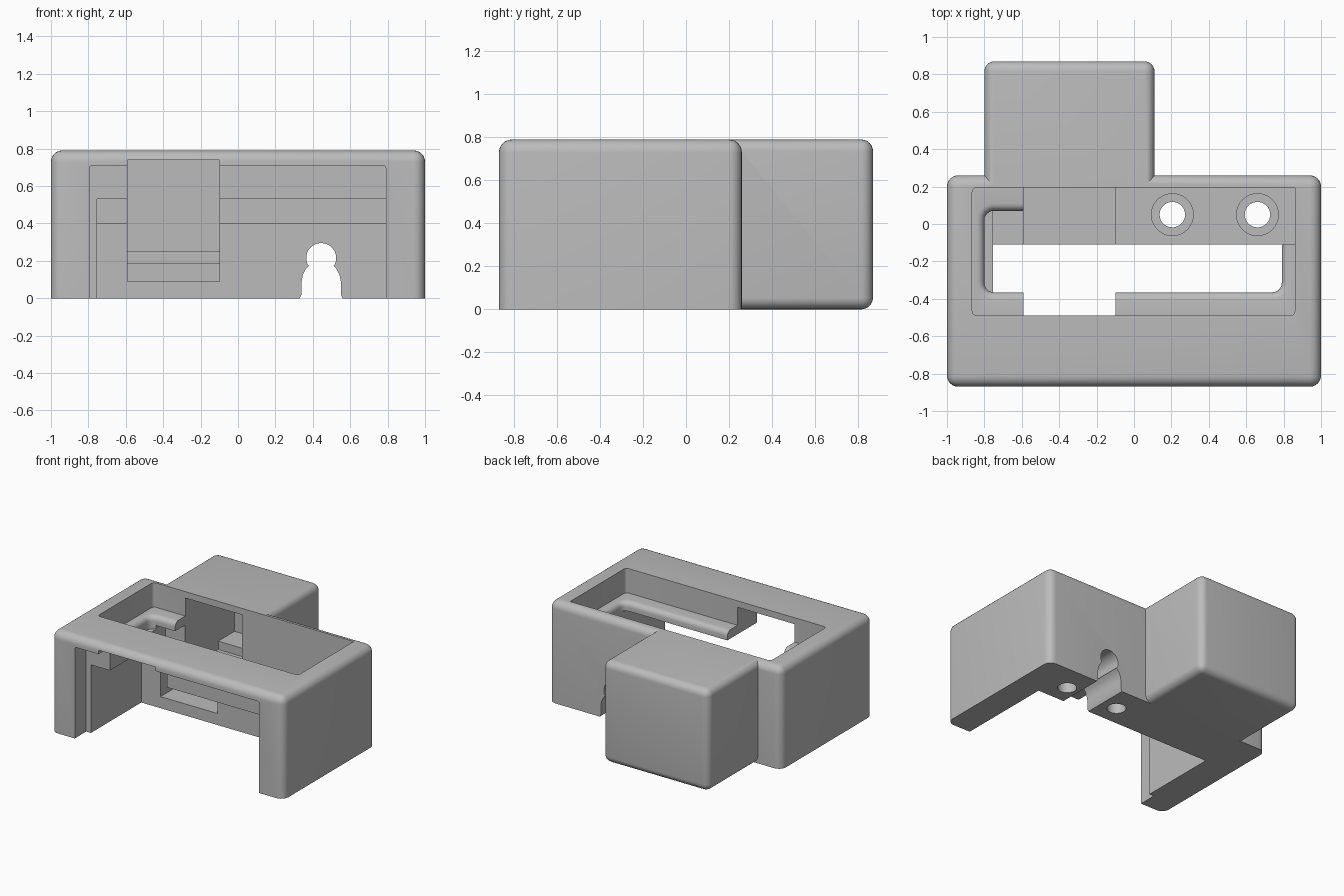
import bpy, bmesh, math
from mathutils import Matrix, Vector

cube = bpy.data.objects.get("Cube")
if cube:
    bpy.data.objects.remove(cube, do_unlink=True)

grey = bpy.data.materials.new("plain grey")
grey.use_nodes = True
colour = (0.5, 0.5, 0.5, 1)
grey.diffuse_color = colour
grey.node_tree.nodes["Principled BSDF"].inputs["Base Color"].default_value = colour


def make(name, bm):
    bmesh.ops.recalc_face_normals(bm, faces=bm.faces)
    mesh = bpy.data.meshes.new(name)
    bm.to_mesh(mesh)
    bm.free()
    mesh.materials.append(grey)
    ob = bpy.data.objects.new(name, mesh)
    bpy.context.collection.objects.link(ob)
    return ob


def box(name, x, y, z, radius=0, rounded=None, segments=6):
    """Box from three ranges; edges accepted by the rule are rounded."""
    bm = bmesh.new()
    bmesh.ops.create_cube(bm, size=1)
    for v in bm.verts:
        v.co = Vector([(r[0] + r[1]) / 2 + c * (r[1] - r[0]) for r, c in zip((x, y, z), v.co)])
    if radius:
        edges = [e for e in bm.edges if rounded(*[v.co for v in e.verts])]
        bmesh.ops.bevel(bm, geom=edges, offset=radius, segments=segments,
                        profile=0.5, affect='EDGES')
    return make(name, bm)


def upright(a, b):
    return abs(a.z - b.z) > 0.01


def prism(name, points, y0, y1):
    """Extrude an outline of (x, z) points along y."""
    bm = bmesh.new()
    face = bm.faces.new([bm.verts.new((x, y0, z)) for x, z in points])
    out = bmesh.ops.extrude_face_region(bm, geom=[face])["geom"]
    bmesh.ops.translate(bm, vec=(0, y1 - y0, 0),
                        verts=[g for g in out if isinstance(g, bmesh.types.BMVert)])
    return make(name, bm)


def cylinder(name, x, y, z0, z1, radius):
    bm = bmesh.new()
    bmesh.ops.create_cone(bm, cap_ends=True, segments=40, radius1=radius, radius2=radius,
                          depth=z1 - z0, matrix=Matrix.Translation((x, y, (z0 + z1) / 2)))
    return make(name, bm)


def flared_window(name, x, y, corner, levels):
    """Rounded rectangle lofted through (height, outward offset) levels."""
    bm = bmesh.new()
    rings = []
    for z, grow in levels:
        ring = []
        r = corner + grow
        for i, (sx, sy) in enumerate(((1, 1), (-1, 1), (-1, -1), (1, -1))):
            cx = (x[1] - corner) if sx > 0 else (x[0] + corner)
            cy = (y[1] - corner) if sy > 0 else (y[0] + corner)
            for k in range(7):
                a = math.pi / 2 * (i + k / 6)
                ring.append(bm.verts.new((cx + r * math.cos(a), cy + r * math.sin(a), z)))
        rings.append(ring)
    for low, high in zip(rings, rings[1:]):
        for i in range(len(low)):
            j = (i + 1) % len(low)
            bm.faces.new((low[i], low[j], high[j], high[i]))
    bm.faces.new(rings[0])
    bm.faces.new(rings[-1])
    return make(name, bm)


def combine(target, other, operation='DIFFERENCE'):
    other.hide_render = True
    mod = target.modifiers.new("join", 'BOOLEAN')
    mod.operation = operation
    mod.solver = 'EXACT'
    mod.object = other
    bpy.context.view_layer.objects.active = target
    bpy.ops.object.modifier_apply(modifier=mod.name)
    bpy.data.objects.remove(other, do_unlink=True)


# Outer shell: wide housing with a rounded box behind it
housing = box("housing", (-1, 1), (-0.87, 0.26), (0, 0.79), 0.06,
              lambda a, b: a.z + b.z > 0.01)
rear_box = box("rear_box", (-0.8, 0.11), (0.05, 0.87), (0, 0.79), 0.055,
               lambda a, b: a.y + b.y > 0.2)
combine(housing, rear_box, 'UNION')

# Front recess, then the lower opening reaching back to the rear block
combine(housing, box("front_recess", (-0.795, 0.79), (-1, -0.73), (-0.1, 0.71), 0.015,
                     lambda a, b: abs(a.y - b.y) > 0.1 and a.z > 0, 3))
combine(housing, box("lower_opening", (-0.755, 0.79), (-0.8, -0.11), (-0.1, 0.53)))
combine(housing, box("block_gap", (-0.755, 0.79), (-0.2, 0.19), (0.4, 0.53)))

# Top pocket, with a window whose upper rim is rounded over
combine(housing, box("top_pocket", (-0.865, 0.86), (-0.49, 0.195), (0.6, 1), 0.025, upright, 4))
rim = 0.04
curve = [(0.6 - rim + rim * math.sin(t), rim * (1 - math.cos(t)))
         for t in [math.pi / 2 * k / 5 for k in range(6)]]
combine(housing, flared_window("window", (-0.8, 0.79), (-0.365, 0.07), 0.05,
                               [(0.5, 0)] + curve + [(0.7, rim)]))
combine(housing, box("deep_pocket", (-0.2, 0.86), (-0.11, 0.195), (0.4, 0.9)))

# Long bay running from the front into the rear box
combine(housing, box("bay", (-0.59, -0.1), (-1, 0.8), (0.09, 0.74)))
combine(housing, box("bay_top", (-0.59, -0.1), (-0.49, 0.195), (0.3, 0.9)))

# Screw holes with counterbores
for x in (0.205, 0.66):
    combine(housing, cylinder("screw_hole", x, 0.05, -0.1, 0.6, 0.068))
    combine(housing, cylinder("counterbore", x, 0.05, 0.35, 0.6, 0.112))

# Cable keyhole through the rear block: flared slot, shoulders, round top
half = [(0.115, -0.1), (0.115, 0), (0.105, 0.02), (0.105, 0.09), (0.098, 0.125),
        (0.083, 0.155), (0.065, 0.175)]
arc = [(0.08 * math.cos(a), 0.215 + 0.08 * math.sin(a))
       for a in [math.radians(-28 + 236 * k / 24) for k in range(25)]]
outline = half + arc + [(-x, z) for x, z in reversed(half)]
combine(housing, prism("keyhole", [(0.445 + x, z) for x, z in outline], -0.3, 0.5))

# Low steps at the back of the bay
for name, y, z in (("lower_step", 0.45, 0.185), ("upper_step", 0.6, 0.25)):
    box(name, (-0.595, -0.095), (y, 0.81), (0.08, z))

bpy.ops.object.select_all(action='DESELECT')
housing.select_set(True)
bpy.context.view_layer.objects.active = housing
bpy.ops.object.shade_smooth_by_angle(angle=math.radians(30))
